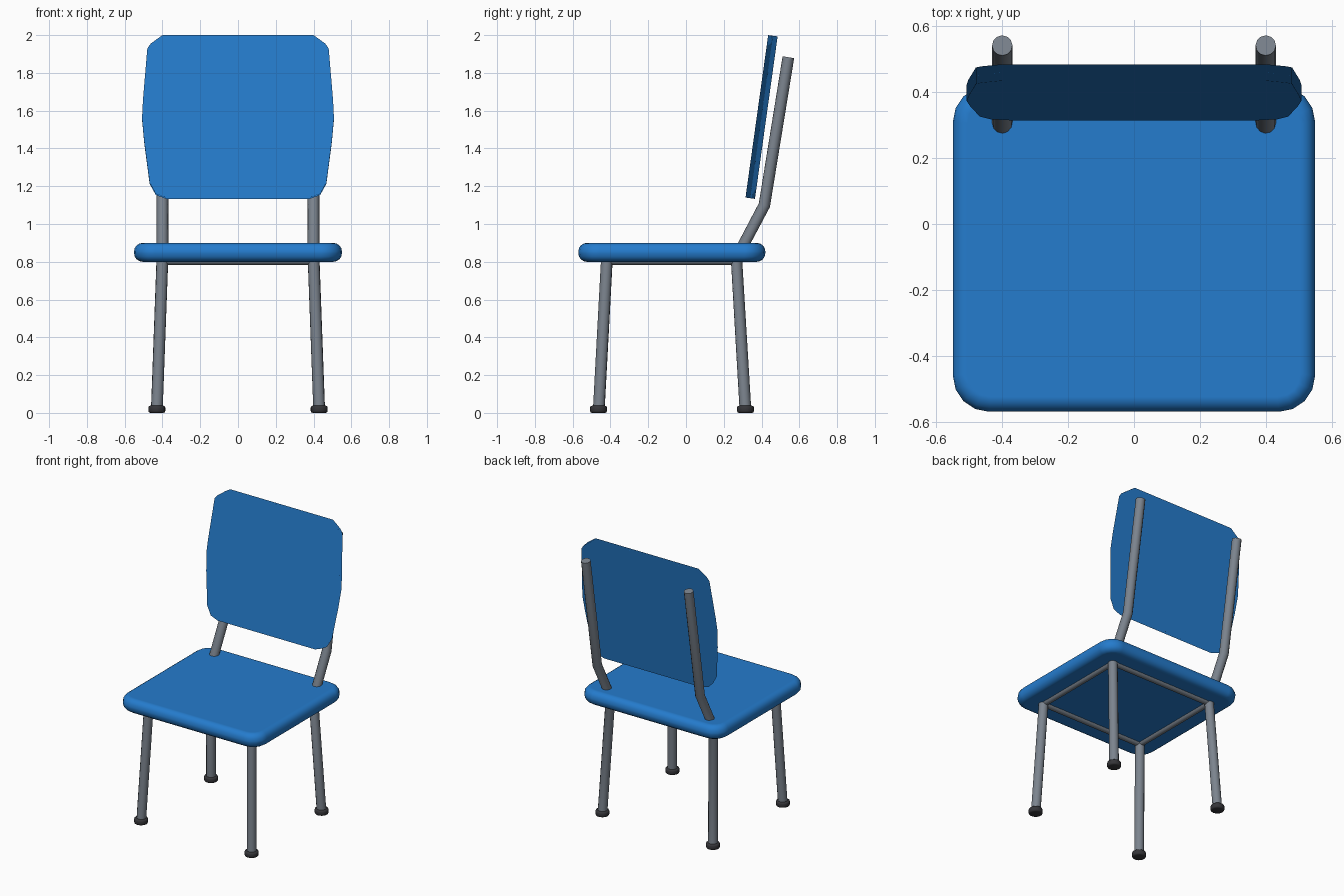
import bpy, bmesh, math
from mathutils import Vector, Matrix

cube = bpy.data.objects.get("Cube")
if cube:
    bpy.data.objects.remove(cube, do_unlink=True)


def material(name, color, roughness=0.5):
    m = bpy.data.materials.new(name)
    m.diffuse_color = (*color, 1)
    m.use_nodes = True
    bsdf = m.node_tree.nodes["Principled BSDF"]
    bsdf.inputs["Base Color"].default_value = (*color, 1)
    bsdf.inputs["Roughness"].default_value = roughness
    return m


BLUE = material("blue plastic", (0.018, 0.20, 0.61))
STEEL = material("grey steel", (0.20, 0.23, 0.27))
RUBBER = material("black rubber", (0.035, 0.035, 0.04))


def activate(obj):
    bpy.ops.object.select_all(action="DESELECT")
    obj.select_set(True)
    bpy.context.view_layer.objects.active = obj


def add_object(name, data, mat):
    obj = bpy.data.objects.new(name, data)
    bpy.context.collection.objects.link(obj)
    data.materials.append(mat)
    activate(obj)
    return obj


def mesh_part(name, bm, mat):
    bmesh.ops.recalc_face_normals(bm, faces=bm.faces)
    mesh = bpy.data.meshes.new(name)
    bm.to_mesh(mesh)
    bm.free()
    return add_object(name, mesh, mat)


def soften(obj):
    """Smooth shading that keeps the broad faces flat."""
    bpy.ops.object.shade_smooth()
    mod = obj.modifiers.new("weighted normals", "WEIGHTED_NORMAL")
    mod.mode = "FACE_AREA"
    mod.weight = 100


def tube(name, points, radius):
    curve = bpy.data.curves.new(name, "CURVE")
    curve.dimensions = "3D"
    curve.bevel_depth = radius
    curve.bevel_resolution = 4
    curve.use_fill_caps = True
    spline = curve.splines.new("POLY")
    spline.points.add(len(points) - 1)
    for p, co in zip(spline.points, points):
        p.co = (*co, 1)
    obj = add_object(name, curve, STEEL)
    bpy.ops.object.convert(target="MESH")
    bpy.ops.object.shade_smooth_by_angle(angle=math.radians(40))
    return obj


# Seat cushion: rounded corners, then a rounded rim
bm = bmesh.new()
bmesh.ops.create_cube(bm, size=1, matrix=Matrix.Translation((0, -0.075, 0.85))
                      @ Matrix.Diagonal((1.1, 0.99, 0.1, 1)))
upright = [e for e in bm.edges if abs(e.verts[0].co.z - e.verts[1].co.z) > 0.05]
bmesh.ops.bevel(bm, geom=upright, offset=0.11, segments=4, profile=0.5, affect="EDGES")
rim = [e for e in bm.edges if abs(e.verts[0].co.z - e.verts[1].co.z) < 0.01]
bmesh.ops.bevel(bm, geom=rim, offset=0.045, segments=4, profile=0.5, affect="EDGES")
soften(mesh_part("seat", bm, BLUE))

# Backrest: barrel-shaped outline, extruded and leaned back
half = [(0.38, 1.14), (0.435, 1.16), (0.468, 1.22), (0.497, 1.44), (0.508, 1.56),
        (0.503, 1.66), (0.48, 1.93), (0.462, 1.955), (0.40, 2.0)]
outline = half + [(-x, z) for x, z in reversed(half)]
lean = (0.435 - 0.315) / (2.0 - 1.14)
bm = bmesh.new()
front = bm.faces.new([bm.verts.new((x, 0.315 + (z - 1.14) * lean, z)) for x, z in outline])
back = bmesh.ops.extrude_face_region(bm, geom=[front], use_keep_orig=True)
thickness = Vector((0, 0.05, -0.05 * lean))
bmesh.ops.translate(bm, vec=thickness,
                    verts=[v for v in back["geom"] if isinstance(v, bmesh.types.BMVert)])
soften(mesh_part("backrest", bm, BLUE))

# Legs, posts and feet on both sides
for side, s in (("left", 1), ("right", -1)):
    tube(f"{side}_front_leg", [(s * 0.43, -0.462, 0.01), (s * 0.4, -0.418, 0.83)], 0.031)
    tube(f"{side}_rear_leg_and_post",
         [(s * 0.43, 0.315, 0.01), (s * 0.4, 0.267, 0.82),
          (s * 0.4, 0.415, 1.1), (s * 0.4, 0.542, 1.883)], 0.031)
    tube(f"{side}_seat_rail", [(s * 0.4, -0.418, 0.807), (s * 0.4, 0.267, 0.807)], 0.024)
    for end, y in (("front", -0.463), ("rear", 0.315)):
        bm = bmesh.new()
        bmesh.ops.create_cone(bm, cap_ends=True, segments=20, radius1=0.045, radius2=0.045,
                              depth=0.038, matrix=Matrix.Translation((s * 0.43, y, 0.019)))
        rims = [e for e in bm.edges if abs(e.verts[0].co.z - e.verts[1].co.z) < 0.01]
        bmesh.ops.bevel(bm, geom=rims, offset=0.01, segments=2, profile=0.5, affect="EDGES")
        mesh_part(f"{side}_{end}_foot", bm, RUBBER)
        bpy.ops.object.shade_smooth_by_angle(angle=math.radians(50))

# Cross rails under the seat
for end, y in (("front", -0.418), ("rear", 0.267)):
    tube(f"{end}_seat_rail", [(-0.4, y, 0.807), (0.4, y, 0.807)], 0.024)
